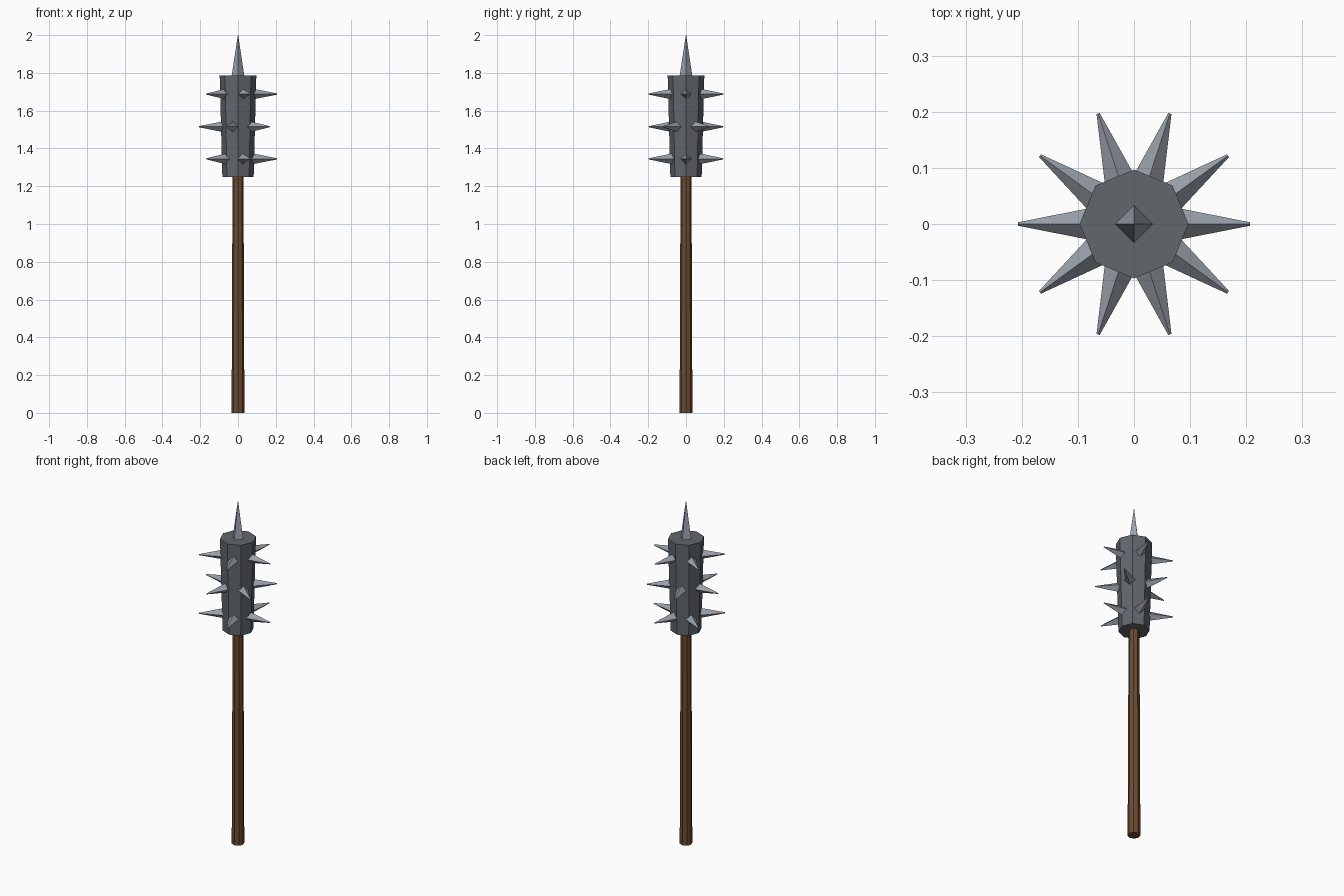
import bpy
import math
from mathutils import Vector

cube = bpy.data.objects.get("Cube")
if cube:
    bpy.data.objects.remove(cube, do_unlink=True)


def make_material(name, rgb):
    mat = bpy.data.materials.new(name)
    mat.use_nodes = True
    colour = (*rgb, 1.0)
    mat.diffuse_color = colour
    mat.node_tree.nodes["Principled BSDF"].inputs["Base Color"].default_value = colour
    return mat


wood = make_material("brown wood", (0.15, 0.07, 0.03))
iron = make_material("dark iron", (0.12, 0.135, 0.155))
steel = make_material("light steel", (0.32, 0.355, 0.40))


def tapered(name, start, end, r_start, r_end, sides, mat):
    """Flat-faced tapered prism from start to end, with a corner on its local x axis."""
    start, end = Vector(start), Vector(end)
    axis = end - start
    bpy.ops.mesh.primitive_cone_add(vertices=sides, radius1=r_start, radius2=r_end,
                                    depth=axis.length, location=(start + end) / 2)
    obj = bpy.context.object
    # Tilt away from vertical, then turn about z, so corners stay above and below
    tilt = math.acos(axis.normalized().z)
    obj.rotation_euler = (0, tilt, math.atan2(axis.y, axis.x) if tilt > 0.01 else 0)
    obj.name = name
    obj.data.materials.append(mat)
    return obj


# Handle and head
tapered("handle", (0, 0, 0), (0, 0, 1.26), 0.034, 0.029, 8, wood)
tapered("head", (0, 0, 1.25), (0, 0, 1.785), 0.083, 0.097, 8, iron)

# Top spike
tapered("top_spike", (0, 0, 1.775), (0, 0, 2.0), 0.035, 0.001, 4, steel)

# Three rings of side spikes, the middle one turned by half a step
for ring, z in enumerate((1.345, 1.515, 1.688)):
    for i in range(5):
        angle = math.radians(72 * i + 36 * (ring % 2))
        out = Vector((math.cos(angle), math.sin(angle), 0))
        up = Vector((0, 0, z))
        tapered(f"side_spike_{ring + 1}_{i + 1}", up + out * 0.07, up + out * 0.207,
                0.03, 0.003, 4, steel)
